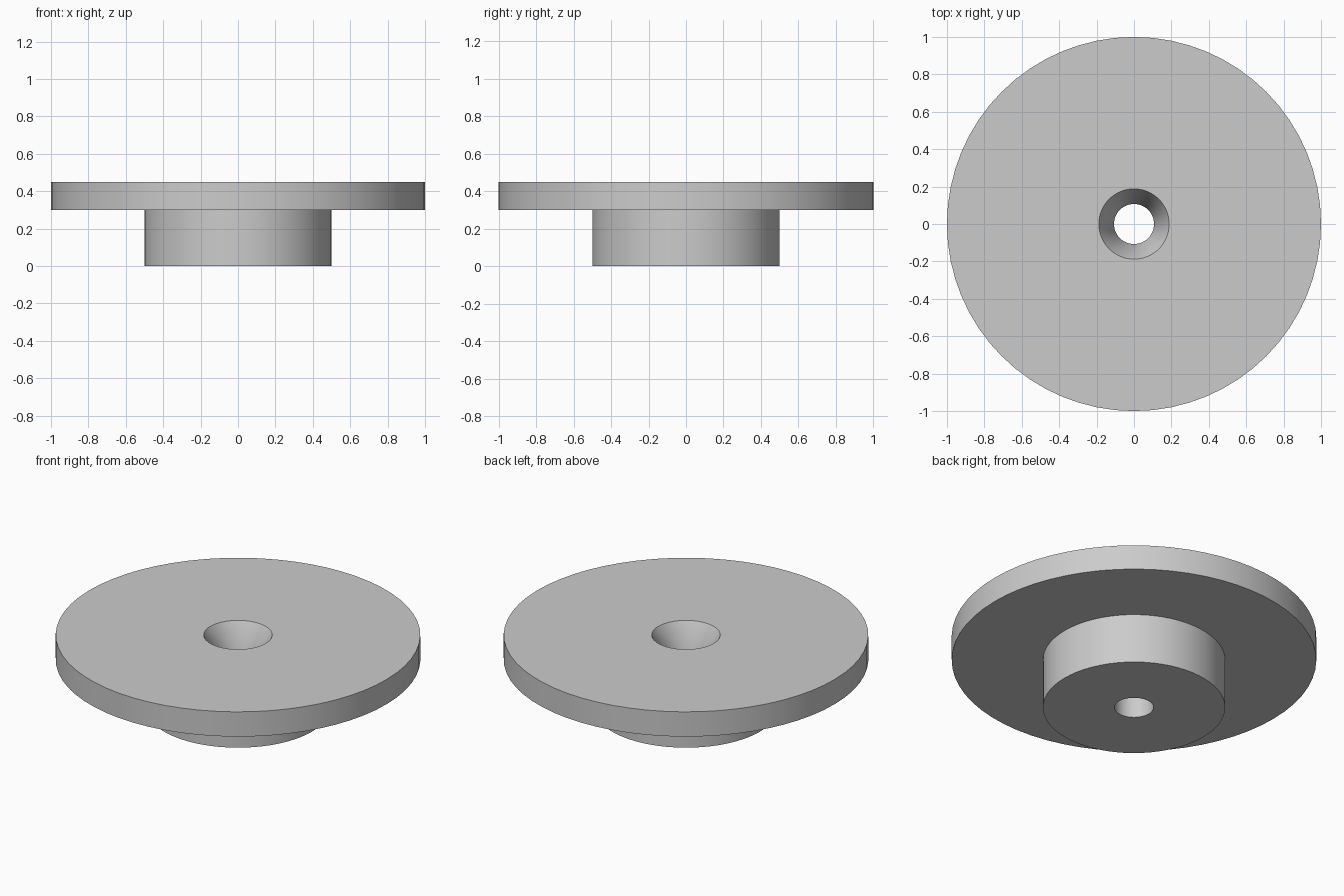
import bpy, bmesh, math
from mathutils import Matrix, Vector

cube = bpy.data.objects.get("Cube")
if cube:
    bpy.data.objects.remove(cube, do_unlink=True)

SEGMENTS = 64
HEIGHT = 0.45
SHOULDER = 0.3       # underside of the flange, also the foot of the countersink
FLANGE_R, HUB_R = 1.0, 0.5
BORE_R, SINK_R = 0.107, 0.188

grey = bpy.data.materials.new("plain_grey")
grey.use_nodes = True
grey.diffuse_color = (0.6, 0.6, 0.6, 1)
grey.node_tree.nodes["Principled BSDF"].inputs["Base Color"].default_value = grey.diffuse_color


def lathe(name, profile, material):
    """Revolve a closed (radius, height) profile around z."""
    bm = bmesh.new()
    verts = [bm.verts.new((r, 0, z)) for r, z in profile]
    edges = [bm.edges.new((v, verts[(i + 1) % len(verts)])) for i, v in enumerate(verts)]
    bmesh.ops.spin(bm, geom=verts + edges, cent=(0, 0, 0), axis=(0, 0, 1),
                   angle=math.tau, steps=SEGMENTS, use_merge=True)
    bmesh.ops.remove_doubles(bm, verts=bm.verts, dist=0.0001)
    bmesh.ops.recalc_face_normals(bm, faces=bm.faces)
    mesh = bpy.data.meshes.new(name)
    bm.to_mesh(mesh)
    bm.free()
    mesh.materials.append(material)
    obj = bpy.data.objects.new(name, mesh)
    bpy.context.collection.objects.link(obj)
    bpy.ops.object.select_all(action="DESELECT")
    obj.select_set(True)
    bpy.context.view_layer.objects.active = obj
    bpy.ops.object.shade_smooth_by_angle(angle=math.radians(30))
    return obj


# Hub, wide flange and countersunk through hole in one turned part
lathe("flanged_hub", [
    (BORE_R, 0), (HUB_R, 0), (HUB_R, SHOULDER), (FLANGE_R, SHOULDER),
    (FLANGE_R, HEIGHT), (SINK_R, HEIGHT), (BORE_R, SHOULDER),
], grey)
